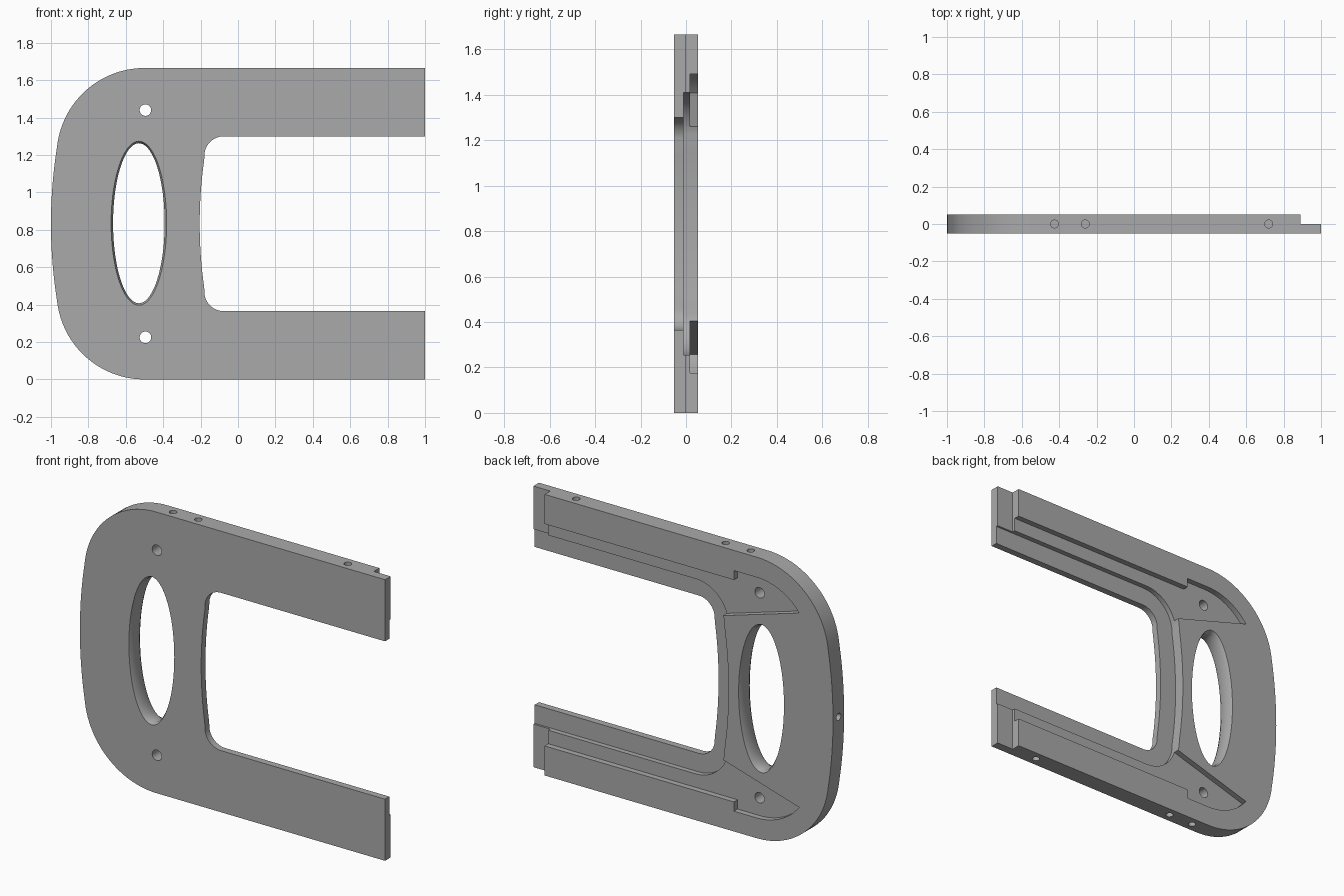
import bpy, bmesh
from math import sin, cos, pi, radians, atan2

old = bpy.data.objects.get("Cube")
if old:
    bpy.data.objects.remove(old, do_unlink=True)

MID = 0.8325          # height of the mirror line
HALF = 0.052          # half thickness

grey = bpy.data.materials.new("plain_grey")
grey.use_nodes = True
colour = (0.4, 0.4, 0.4, 1)
grey.diffuse_color = colour
grey.node_tree.nodes["Principled BSDF"].inputs["Base Color"].default_value = colour


def loft(name, rings):
    """Solid through matching rings of points, capped at both ends."""
    bm = bmesh.new()
    loops = [[bm.verts.new(p) for p in ring] for ring in rings]
    n = len(loops[0])
    for a, b in zip(loops, loops[1:]):
        for i in range(n):
            j = (i + 1) % n
            bm.faces.new((a[i], a[j], b[j], b[i]))
    bm.faces.new(loops[0])
    bm.faces.new(loops[-1])
    bmesh.ops.recalc_face_normals(bm, faces=bm.faces)
    mesh = bpy.data.meshes.new(name)
    bm.to_mesh(mesh)
    bm.free()
    obj = bpy.data.objects.new(name, mesh)
    bpy.context.collection.objects.link(obj)
    mesh.materials.append(grey)
    return obj


def plate(name, outline, y0, y1):
    return loft(name, [[(x, y, z) for x, z in outline] for y in (y0, y1)])


def arc(cx, cz, r, a0, a1, n):
    return [(cx + r * cos(a0 + (a1 - a0) * i / n), cz + r * sin(a0 + (a1 - a0) * i / n))
            for i in range(n + 1)]


def flip(points):
    return [(x, 2 * MID - z) for x, z in reversed(points)]


def c_side(bulge_x, bulge_r, corner_x, corner_z, corner_r):
    """Rounded corner, gently bowed side and mirrored corner, top to bottom."""
    bx = bulge_x + bulge_r
    join = pi - atan2(corner_z - MID, bx - corner_x)
    corner = arc(corner_x, corner_z, corner_r, pi / 2, join, 20)
    bow = arc(bx, MID, bulge_r, join, 2 * pi - join, 20)
    return corner + bow[1:-1] + flip(corner)


def opening(grow):
    return c_side(-0.205 - grow, 2.4 + grow, -0.075, 1.195, 0.105 + grow)


def rod(name, start, axis, r, length):
    ring = arc(0, 0, r, 0, 2 * pi, 24)[:-1]
    rings = []
    for d in (0, length):
        if axis == "x":
            rings.append([(start[0] + d, start[1] + u, start[2] + v) for u, v in ring])
        elif axis == "y":
            rings.append([(start[0] + u, start[1] + d, start[2] + v) for u, v in ring])
        else:
            rings.append([(start[0] + u, start[1] + v, start[2] + d) for u, v in ring])
    return loft(name, rings)


# C-shaped plate
outer = c_side(-1, 2.63, -0.5, 1.195, 0.47)
inner = opening(0)
outline = [(1, 2 * MID)] + outer + [(1, 0), (1, inner[-1][1])] + inner[::-1] + [(1, inner[0][1])]
frame = plate("c_frame", outline, -HALF, HALF)

# Rebate around the opening, and the stepped arm ends
edge = opening(0.11)
cutters = [
    plate("rebate_cutter", [(1.2, edge[0][1])] + edge + [(1.2, edge[-1][1])], -0.012, 0.1),
    plate("end_step_cutter", [(0.89, -0.1), (1.2, -0.1), (1.2, 1.8), (0.89, 1.8)], 0, 0.12),
]

# Shallow back pockets, upper and lower
pocket = [(1.3, 1.49), (-0.35, 1.49), (-0.35, 1.545)]
pocket += arc(-0.5, 1.195, 0.35, pi / 2, radians(142.5), 14)
pocket += [(-0.28, 1.26), (-0.1, 1.206), (1.3, 1.33)]
for name, shape in (("upper", pocket), ("lower", flip(pocket))):
    cutters.append(plate(name + "_pocket_cutter", shape, 0.018, 0.11))

# Oval window with eased rims
window = []
for y, grow in ((-0.062, 0.016), (-0.032, 0), (0.032, 0), (0.062, 0.016)):
    window.append([(-0.53 + (0.138 + grow) * cos(a), y, 0.835 + (0.428 + grow) * sin(a))
                   for a in (2 * pi * i / 72 for i in range(72))])
cutters.append(loft("window_cutter", window))

# Screw holes: two through the face, three in each edge, one in the side
for z in (0.225, 1.44):
    cutters.append(rod("face_hole_cutter", (-0.495, -0.2, z), "y", 0.031, 0.4))
for x in (-0.425, -0.26, 0.72):
    cutters.append(rod("top_hole_cutter", (x, 0, 1.56), "z", 0.021, 0.2))
    cutters.append(rod("bottom_hole_cutter", (x, 0, -0.1), "z", 0.021, 0.2))
cutters.append(rod("side_hole_cutter", (-1.1, 0, MID), "x", 0.021, 0.2))

# Cut the frame, then drop the cutters
bpy.context.view_layer.objects.active = frame
for cutter in cutters:
    cutter.hide_render = True
    mod = frame.modifiers.new(cutter.name, "BOOLEAN")
    mod.operation = "DIFFERENCE"
    mod.solver = "EXACT"
    mod.object = cutter
    bpy.ops.object.modifier_apply(modifier=mod.name)
    bpy.data.objects.remove(cutter, do_unlink=True)

bpy.ops.object.select_all(action="DESELECT")
frame.select_set(True)
bpy.ops.object.shade_smooth_by_angle(angle=radians(30))
